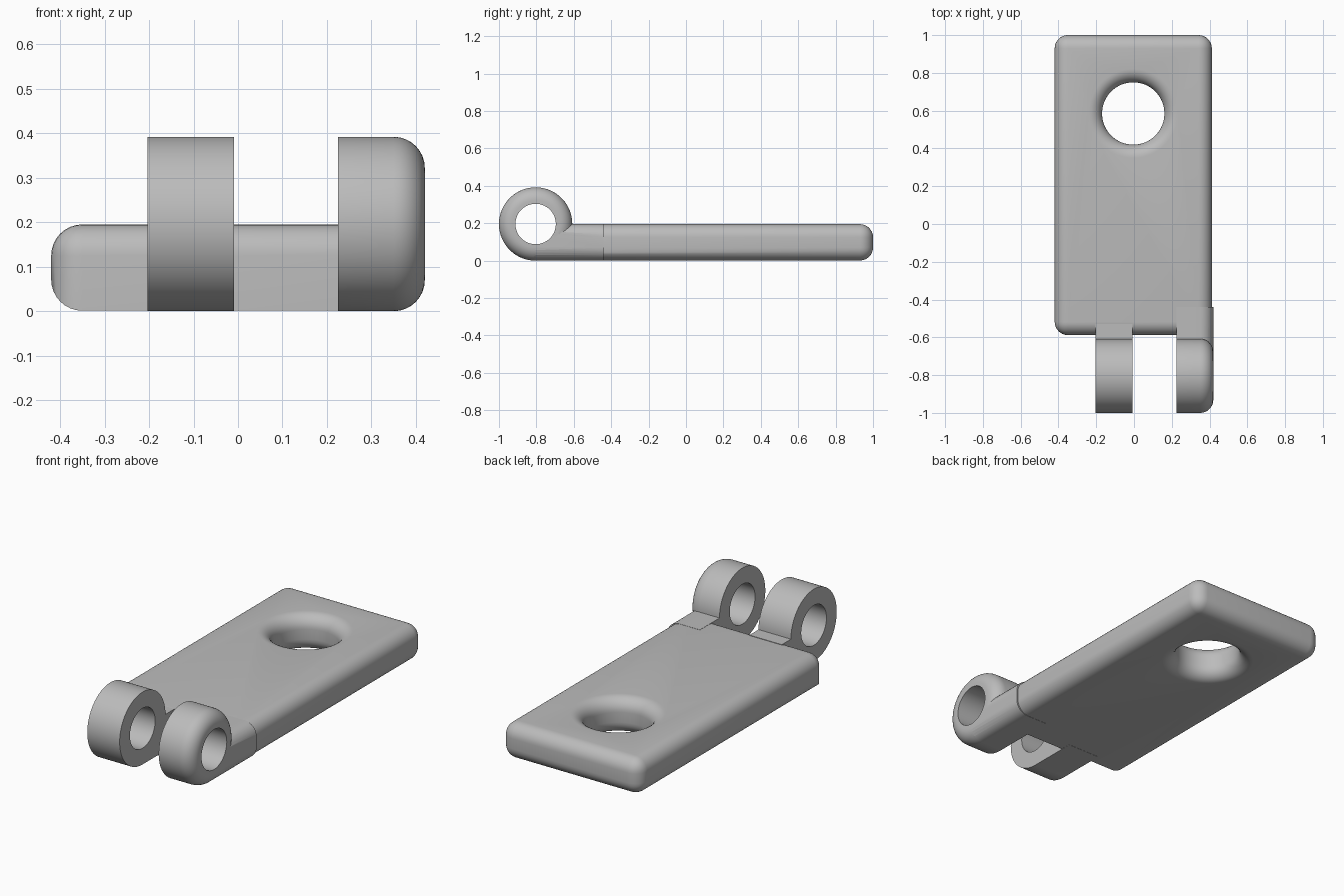
import bpy, bmesh
from math import sin, cos, pi
from mathutils import Matrix, Vector

if "Cube" in bpy.data.objects:
    bpy.data.objects.remove(bpy.data.objects["Cube"])

THICK, ROUND = 0.195, 0.07
PIN_Y, PIN_R, KNUCKLE_R = -0.804, 0.108, 0.196
SEGMENTS = 8

grey = bpy.data.materials.new("plain grey")
grey.use_nodes = True
grey.diffuse_color = (0.5, 0.5, 0.5, 1)
grey.node_tree.nodes["Principled BSDF"].inputs["Base Color"].default_value = grey.diffuse_color


def finish(name, bm):
    bmesh.ops.recalc_face_normals(bm, faces=bm.faces[:])
    mesh = bpy.data.meshes.new(name)
    bm.to_mesh(mesh)
    bm.free()
    mesh.materials.append(grey)
    obj = bpy.data.objects.new(name, mesh)
    bpy.context.collection.objects.link(obj)
    return obj


def box(name, lo, hi, rounded):
    """Box whose edges chosen by the rule rounded(a, b) are filleted."""
    lo, hi = Vector(lo), Vector(hi)
    bm = bmesh.new()
    bmesh.ops.create_cube(bm, size=1)
    for v in bm.verts:
        v.co = Vector(h if c > 0 else l for c, l, h in zip(v.co, lo, hi))
    edges = [e for e in bm.edges if rounded(e.verts[0].co, e.verts[1].co)]
    if edges:
        bmesh.ops.bevel(bm, geom=edges, offset=ROUND, segments=SEGMENTS,
                        profile=0.5, affect='EDGES')
    return finish(name, bm)


def lathe(name, profile, centre, along_x=False, sides=96):
    """Closed solid of revolution from (radius, distance) pairs."""
    bm = bmesh.new()
    rings = [[bm.verts.new((r * cos(2 * pi * i / sides), r * sin(2 * pi * i / sides), t))
              for i in range(sides)] for r, t in profile]
    for a, b in zip(rings, rings[1:]):
        for i in range(sides):
            j = (i + 1) % sides
            bm.faces.new((a[i], a[j], b[j], b[i]))
    bm.faces.new(rings[0])
    bm.faces.new(rings[-1])
    if along_x:
        bm.transform(Matrix.Rotation(pi / 2, 4, 'Y'))
    bm.transform(Matrix.Translation(centre))
    return finish(name, bm)


def combine(obj, other, operation):
    mod = obj.modifiers.new(operation, 'BOOLEAN')
    mod.operation, mod.object, mod.solver = operation, other, 'EXACT'
    bpy.context.view_layer.objects.active = obj
    bpy.ops.object.modifier_apply(modifier=mod.name)
    bpy.data.objects.remove(other)


def smooth(obj):
    bpy.ops.object.select_all(action='DESELECT')
    obj.select_set(True)
    bpy.context.view_layer.objects.active = obj
    bpy.ops.object.shade_smooth_by_angle(angle=pi / 6)


quarter = [i * pi / 2 / SEGMENTS for i in range(SEGMENTS + 1)]

# Plate: rounded everywhere except along the lower front edge
FRONT, BOTTOM = -0.588, 0.001
plate = box("plate", (-0.42, FRONT, BOTTOM), (0.412, 1, THICK),
            lambda a, b: not (max(a.y, b.y) < FRONT + 0.01 and max(a.z, b.z) < 0.01))

# Screw hole with a rounded lip on both faces
hole_r = 0.165
lower = [(hole_r + ROUND * (1 - sin(q)), BOTTOM + ROUND * (1 - cos(q))) for q in quarter]
upper = [(r, THICK + BOTTOM - z) for r, z in reversed(lower)]
lip = lower[0][0]
hole = lathe("hole_cutter", [(lip, -0.1)] + lower + upper + [(lip, 0.3)], (-0.004, 0.585, 0))
combine(plate, hole, 'DIFFERENCE')
smooth(plate)


# Knuckles: barrel and arm joined, then bored for the pin
def knuckle(name, x0, x1, arm_end, soft):
    if soft:
        rim = [(KNUCKLE_R - ROUND * (1 - cos(q)), x1 - ROUND * (1 - sin(q))) for q in quarter]
    else:
        rim = [(KNUCKLE_R, x1)]
    barrel = lathe(name, [(KNUCKLE_R, x0)] + rim, (0, PIN_Y, KNUCKLE_R), along_x=True)
    arm = box("arm", (x0, PIN_Y, 0), (x1, arm_end, KNUCKLE_R),
              lambda a, b: soft and min(a.x, b.x) > x1 - 0.01 and abs(a.y - b.y) > 0.1)
    combine(barrel, arm, 'UNION')
    bore = lathe("bore_cutter", [(PIN_R, x0 - 0.1), (PIN_R, x1 + 0.1)],
                 (0, PIN_Y, KNUCKLE_R), along_x=True)
    combine(barrel, bore, 'DIFFERENCE')
    smooth(barrel)


knuckle("middle_knuckle", -0.203, -0.009, -0.53, False)
knuckle("end_knuckle", 0.225, 0.42, -0.44, True)
